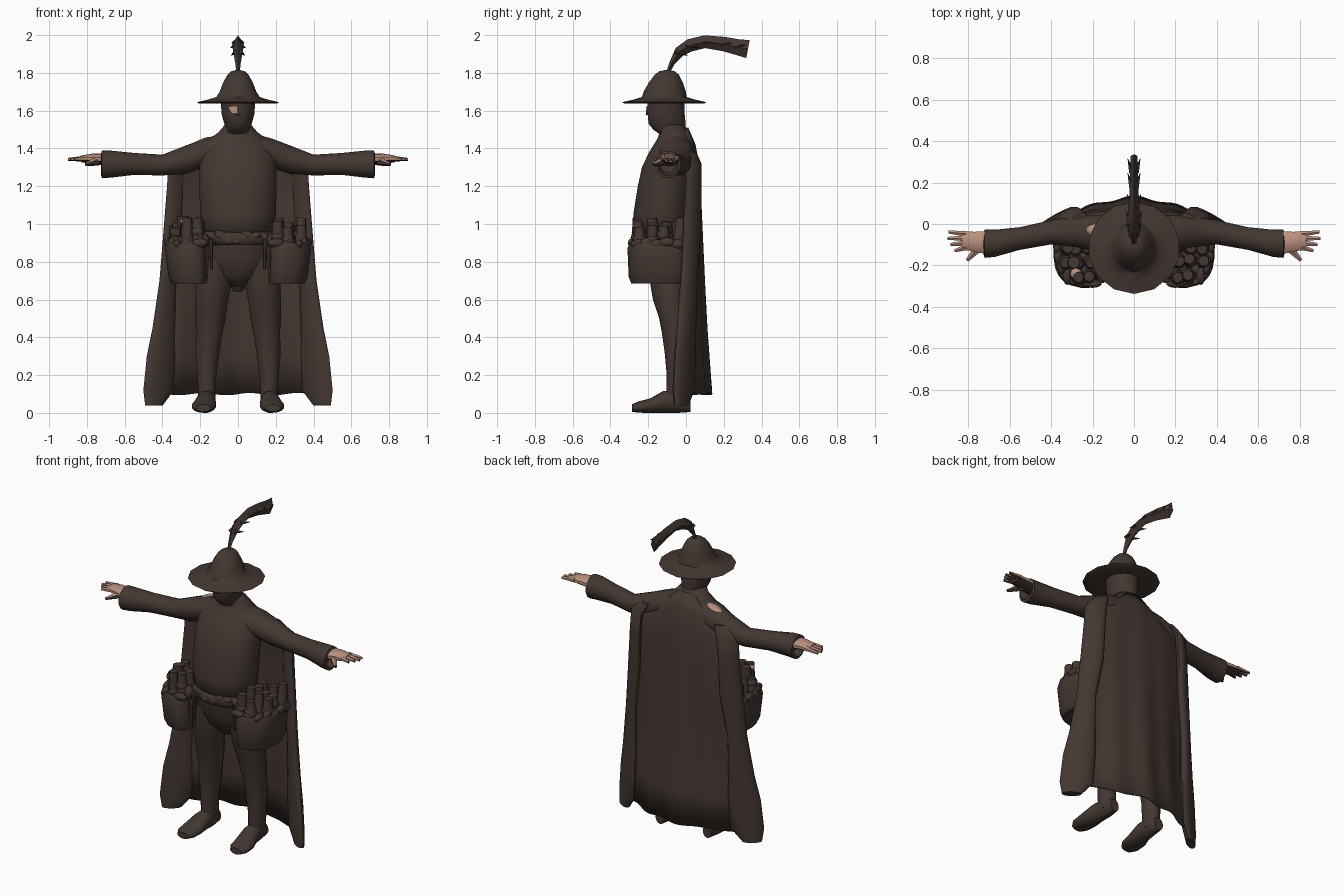
import bpy, bmesh, math, random
from mathutils import Vector, Matrix

random.seed(4)
if "Cube" in bpy.data.objects:
    bpy.data.objects.remove(bpy.data.objects["Cube"], do_unlink=True)


def material(name, rgb):
    m = bpy.data.materials.new(name)
    m.use_nodes = True
    m.diffuse_color = (*rgb, 1)
    m.node_tree.nodes["Principled BSDF"].inputs["Base Color"].default_value = (*rgb, 1)
    return m


CLOTH = material("dark brown cloth", (0.056, 0.039, 0.032))
SKIN = material("skin", (0.48, 0.28, 0.21))


def finish(name, bm, mat, angle=50):
    bmesh.ops.recalc_face_normals(bm, faces=bm.faces)
    mesh = bpy.data.meshes.new(name)
    bm.to_mesh(mesh)
    bm.free()
    mesh.materials.append(mat)
    ob = bpy.data.objects.new(name, mesh)
    bpy.context.collection.objects.link(ob)
    bpy.ops.object.select_all(action='DESELECT')
    ob.select_set(True)
    bpy.context.view_layer.objects.active = ob
    bpy.ops.object.shade_smooth_by_angle(angle=math.radians(angle))
    return ob


def dark_underside(ob):
    """Palm side takes the dark colour."""
    ob.data.materials.append(CLOTH)
    for f in ob.data.polygons:
        f.material_index = int(f.normal.z < -.03)


def skin_rings(bm, rings):
    for a, b in zip(rings, rings[1:]):
        for i in range(len(a)):
            j = (i + 1) % len(a)
            bm.faces.new((a[i], a[j], b[j], b[i]))
    bm.faces.new(rings[0])
    bm.faces.new(rings[-1])


def tube(name, axis, rows, mat=CLOTH, side=1, sides=14, power=1.0, shear=0.0):
    """Loft of ellipses; row = position on axis, two centre values, two radii."""
    bm = bmesh.new()
    rings = []
    for s, a, b, ra, rb in rows:
        ring = []
        for i in range(sides):
            t = math.tau * (i + 0.5) / sides
            c, d = math.cos(t), math.sin(t)
            p = a + ra * math.copysign(abs(c) ** power, c)
            q = b + rb * math.copysign(abs(d) ** power, d) - shear * (p - a)
            x, y, z = {'x': (s, p, q), 'y': (p, s, q), 'z': (p, q, s)}[axis]
            ring.append(bm.verts.new((x * side, y, z)))
        rings.append(ring)
    skin_rings(bm, rings)
    return finish(name, bm, mat)


def rod(name, p, q, r1, r2, mat=CLOTH, sides=7):
    """Tapered cylinder between two points."""
    p, q = Vector(p), Vector(q)
    d = q - p
    bm = bmesh.new()
    m = Matrix.Translation((p + q) / 2) @ d.to_track_quat('Z', 'Y').to_matrix().to_4x4()
    bmesh.ops.create_cone(bm, cap_ends=True, segments=sides, radius1=r1, radius2=r2,
                          depth=d.length, matrix=m)
    return finish(name, bm, mat)


def blob(name, loc, scale, mat=CLOTH, tilt=0):
    bm = bmesh.new()
    m = Matrix.Translation(loc) @ Matrix.Rotation(tilt, 4, 'Y') @ Matrix.Diagonal((*scale, 1))
    bmesh.ops.create_icosphere(bm, subdivisions=2, radius=1, matrix=m)
    return finish(name, bm, mat)


# Torso, hips and belt
tube("tunic", 'z', [(.93, 0, -.12, .15, .11), (.97, 0, -.13, .19, .145), (1.05, 0, -.128, .203, .153),
                    (1.2, 0, -.11, .207, .147), (1.3, 0, -.095, .207, .14), (1.38, 0, -.075, .195, .122),
                    (1.45, 0, -.058, .155, .095), (1.485, 0, -.06, .105, .08), (1.53, 0, -.08, .066, .068)],
     sides=20)
tube("hips", 'z', [(.67, 0, -.09, .04, .06), (.73, 0, -.1, .14, .1), (.82, 0, -.11, .19, .12),
                   (.95, 0, -.12, .185, .13)], sides=18)
tube("belt", 'z', [(.89, 0, -.12, .19, .135), (.91, 0, -.12, .21, .15), (.94, 0, -.12, .212, .152),
                   (.96, 0, -.12, .19, .135)], sides=18)
for i in range(9):
    x = -.18 + .045 * i
    blob("belt_fold", (x, -.25 + 1.6 * x * x, .925 + random.uniform(-.02, .02)),
         (.036, .022, random.uniform(.018, .03)), tilt=random.uniform(-.6, .6))

# Head and face
tube("head", 'z', [(1.46, 0, -.05, .085, .07), (1.5, 0, -.09, .062, .085), (1.53, 0, -.1, .074, .1),
                   (1.58, 0, -.105, .088, .1), (1.66, 0, -.105, .094, .1)], sides=16)
rod("nose", (0, -.192, 1.62), (0, -.2, 1.575), .008, .014)
bm = bmesh.new()
bmesh.ops.create_cube(bm, size=1, matrix=Matrix.Translation((-.028, -.2, 1.604))
                      @ Matrix.Rotation(-.28, 4, 'Z') @ Matrix.Diagonal((.054, .009, .034, 1)))
for v in bm.verts:
    if v.co.z < 1.6 and v.co.x < -.03:
        v.co += Vector((.02, -.006, 0))
finish("cheek_patch", bm, SKIN)

# Hat: brim and crown in one loft
hat = [(1.645, .1), (1.637, .21), (1.645, .222), (1.658, .165), (1.672, .118), (1.7, .1),
       (1.75, .08), (1.79, .057), (1.808, .038), (1.815, .012)]
tube("hat", 'z', [(z, 0, -.115 + max(0, z - 1.68) * .12, r, r * (1.12 if z > 1.69 else 1)) for z, r in hat],
     sides=14)

# Feather: curved blade with side barbs
path = [(-.1, 1.79, .008, .008), (-.075, 1.85, .014, .014), (-.035, 1.912, .028, .026),
        (.02, 1.946, .034, .03), (.1, 1.965, .034, .024), (.2, 1.953, .038, .02),
        (.27, 1.937, .042, .02), (.328, 1.926, .048, .016)]
bm = bmesh.new()
rings = []
for i, (y, z, w, t) in enumerate(path):
    y0, z0 = path[max(i - 1, 0)][:2]
    y1, z1 = path[min(i + 1, len(path) - 1)][:2]
    n = Vector((0, z0 - z1, y1 - y0)).normalized()
    c = Vector((0, y, z))
    out = Vector((t, 0, 0))
    rings.append([bm.verts.new(v) for v in (c + n * w, c + out, c - n * w, c - out)])
skin_rings(bm, rings)
finish("feather", bm, CLOTH, 30)
for i, (y, z, w, t) in enumerate(path[2:7]):
    for s in (-1, 1):
        rod("feather_barb", (s * t * .5, y - .02, z), (s * (t + .01), y + .045, z - .02 + .008 * i),
            .014, .001, sides=4)

# Cape: back panel with broad hanging folds, its edges drawn forward
rows = [(1.51, .09, .012), (1.42, .2, .05), (1.3, .3, .072), (1.1, .33, .08), (.85, .345, .09),
        (.68, .33, .097), (.45, .335, .108), (.3, .35, .118), (.1, .365, .132)]
bm = bmesh.new()
grid = []
N = 32
for z, w, y in rows:
    line = []
    for i in range(N + 1):
        u = 2 * i / N - 1
        drop = 1 - z / 1.55
        fold = .008 * drop * math.sin(abs(u) * 11 + 1.5)
        hem = .006 * math.sin(u * 9) * (z < .2)
        line.append(bm.verts.new((u * w, y - (.02 + .09 * drop) * abs(u) ** 1.6 + fold,
                                  z + hem - .05 * u ** 4 * (z > 1.4))))
    grid.append(line)
for a, b in zip(grid, grid[1:]):
    for i in range(N):
        bm.faces.new((a[i], a[i + 1], b[i + 1], b[i]))
cape = finish("cape_back", bm, CLOTH)
mod = cape.modifiers.new("thickness", 'SOLIDIFY')
mod.thickness = .01

# Paired parts
for s, label in ((1, "left_"), (-1, "right_")):
    tube(label + "cape_wing", 'z',
         [(1.38, .27, .025, .04, .02), (1.32, .315, .038, .055, .032), (1.2, .325, .038, .052, .036),
          (.95, .34, .032, .057, .036), (.7, .37, .015, .047, .038), (.45, .39, .003, .064, .038),
          (.3, .405, -.006, .08, .038), (.12, .42, -.013, .083, .036), (.04, .445, -.025, .048, .03)],
         side=s, shear=.55)
    tube(label + "sleeve", 'x',
         [(.06, -.06, 1.405, .095, .08), (.18, -.047, 1.375, .092, .077), (.27, -.037, 1.342, .078, .076),
          (.4, -.04, 1.312, .06, .055), (.55, -.07, 1.318, .056, .058), (.67, -.093, 1.317, .067, .071),
          (.72, -.095, 1.315, .07, .073), (.725, -.095, 1.315, .055, .058), (.68, -.095, 1.315, .04, .045)],
         side=s)

    # Hand and fingers
    dark_underside(tube(label + "hand", 'x',
                        [(.67, -.09, 1.335, .05, .03), (.72, -.09, 1.342, .056, .03),
                         (.77, -.085, 1.345, .05, .028), (.83, -.08, 1.345, .046, .018)], SKIN, s, 10))
    for k, tip in enumerate((.895, .9, .885, .865)):
        y = -.047 - .022 * k
        dark_underside(rod(label + "finger", (s * .81, y, 1.346), (s * tip, y - .008 * (k - 1), 1.342),
                           .016, .008, SKIN, 6))
    dark_underside(rod(label + "thumb", (s * .74, -.105, 1.335), (s * .805, -.175, 1.315), .026, .009, SKIN, 6))

    # Leg and shoe
    tube(label + "leg", 'z',
         [(.82, .11, -.1, .085, .1), (.72, .125, -.095, .1, .1), (.6, .14, -.085, .09, .09),
          (.5, .147, -.065, .083, .077), (.42, .152, -.055, .072, .072), (.32, .162, -.045, .066, .068),
          (.2, .165, -.045, .052, .057), (.1, .165, -.045, .047, .06), (.04, .165, -.045, .045, .06)], side=s)
    tube(label + "shoe", 'y',
         [(.025, .165, .045, .03, .04), (-.04, .165, .06, .046, .06), (-.12, .17, .058, .053, .058),
          (-.19, .18, .038, .065, .038), (-.25, .184, .031, .062, .03), (-.285, .184, .026, .04, .02)], side=s)

    # Hip case with bundles, ruffled rim and straps
    tube(label + "hip_case", 'z', [(.685, .26, -.15, .093, .135), (.72, .267, -.153, .102, .145),
                                   (.87, .278, -.156, .11, .148), (.9, .278, -.156, .1, .138)],
         side=s, sides=20, power=.72, shear=-.25)
    for x in (.21, .27, .33):
        for y in (-.25, -.18, -.11, -.04):
            if x > .3 and y < -.2:
                continue
            top = random.uniform(.98, 1.035)
            dx, dy = random.uniform(-.012, .012), random.uniform(-.012, .012)
            rod(label + "bundle", (s * x, y, .86), (s * (x + dx), y + dy, top), .038, .026, sides=8)
            blob(label + "bundle_fold", (s * (x + dx), y + dy, random.uniform(.9, .96)),
                 (.036, .036, .03), tilt=random.uniform(-.6, .6))
    for k in range(6):
        y = -.25 + .05 * k
        blob(label + "case_rim", (s * (.372 - 2.2 * (y + .1) ** 2), y, .893 + .01 * (k % 2)),
             (.02, .045, .026))
    for k in range(3):
        blob(label + "case_front_rim", (s * (.2 + .05 * k), -.288 + .012 * k, .9 - .012 * k), (.045, .02, .024))
    blob(label + "side_bundle", (s * .185, -.235, .915), (.035, .035, .045), tilt=s * .4)
    rod(label + "strap", (s * .165, -.235, .92), (s * .172, -.225, .70), .017, .012)
    rod(label + "strap_tail", (s * .145, -.24, .92), (s * .14, -.235, .76), .012, .008)

# Loin flap and bare spots
rod("loin_flap", (0, -.11, .76), (0, -.07, .65), .06, .03, sides=8)
rod("pale_bundle", (-.28, -.24, .93), (-.28, -.24, 1.005), .03, .026)
blob("pale_bundle_top", (-.28, -.24, 1.014), (.028, .028, .016), SKIN)
rod("tall_bundle", (-.29, -.185, .9), (-.29, -.185, 1.04), .036, .03, sides=8)
blob("shoulder_patch", (-.18, -.03, 1.441), (.055, .032, .014), SKIN, -.3)
